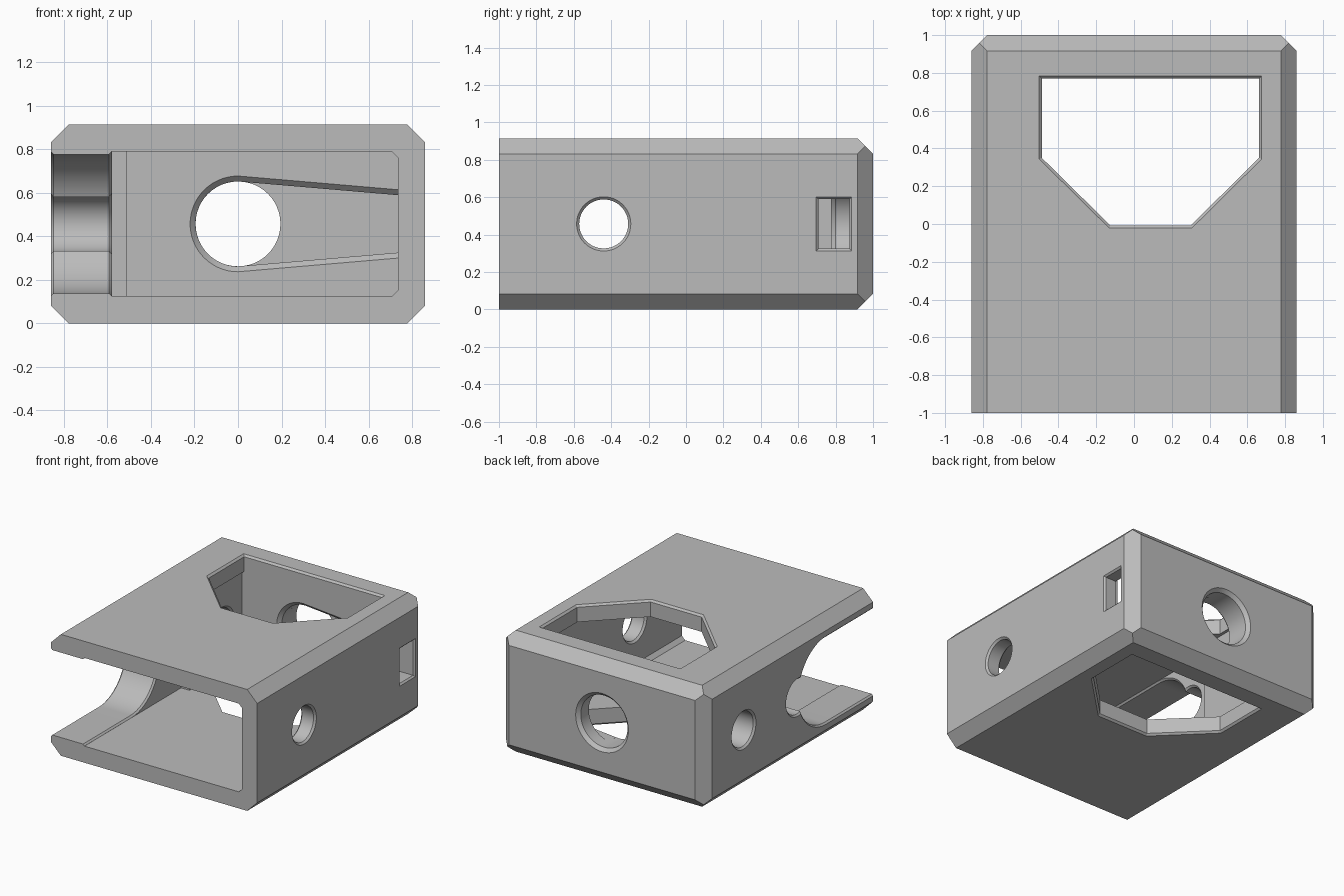
import bpy, bmesh, math
from mathutils import Vector

cube = bpy.data.objects.get("Cube")
if cube:
    bpy.data.objects.remove(cube, do_unlink=True)

grey = bpy.data.materials.new("light_grey")
grey.use_nodes = True
colour = (0.5, 0.5, 0.5, 1)
grey.diffuse_color = colour
grey.node_tree.nodes["Principled BSDF"].inputs["Base Color"].default_value = colour

W, L, H, C = 0.86, 1.0, 0.915, 0.083   # half width, half length, height, chamfer
MID = H / 2                            # height of the hole axes


def make_object(name, bm):
    bmesh.ops.recalc_face_normals(bm, faces=bm.faces)
    mesh = bpy.data.meshes.new(name)
    bm.to_mesh(mesh)
    bm.free()
    mesh.materials.append(grey)
    obj = bpy.data.objects.new(name, mesh)
    bpy.context.collection.objects.link(obj)
    return obj


def arc(cx, cy, r, start=0, end=360, n=48):
    """Points along an arc; a full circle leaves out its repeated end."""
    count = n if end - start == 360 else n + 1
    angles = [math.radians(start + (end - start) * i / n) for i in range(count)]
    return [(cx + r * math.cos(a), cy + r * math.sin(a)) for a in angles]


def grow(points, d):
    """Offset a convex counter-clockwise outline outwards by d."""
    out = []
    for i, p in enumerate(points):
        a, p, b = Vector(points[i - 1]), Vector(p), Vector(points[(i + 1) % len(points)])
        u, v = (p - a).normalized(), (b - p).normalized()
        m, k = Vector((u.y, -u.x)), Vector((v.y, -v.x))
        out.append(tuple(p + (m + k) * d / (1 + m.dot(k))))
    return out


def loft(name, axis, rings):
    """Solid through (depth, outline) rings stacked along an axis."""
    place = {"x": lambda d, p: (d, p[0], p[1]),
             "y": lambda d, p: (p[0], d, p[1]),
             "z": lambda d, p: (p[0], p[1], d)}[axis]
    bm = bmesh.new()
    loops = [[bm.verts.new(place(d, p)) for p in pts] for d, pts in rings]
    for lo, hi in zip(loops, loops[1:]):
        for i in range(len(lo)):
            bm.faces.new((lo[i - 1], lo[i], hi[i], hi[i - 1]))
    bm.faces.new(loops[0])
    bm.faces.new(loops[-1])
    obj = make_object(name, bm)
    obj.hide_render = True
    return obj


def chamfered(name, axis, points, lo, hi, c):
    """Through cutter, flared by c at the surfaces lo and hi."""
    wide = grow(points, c)
    return loft(name, axis, [(lo - 0.06, wide), (lo, wide), (lo + c, points),
                             (hi - c, points), (hi, wide), (hi + 0.06, wide)])


# Outer block, chamfered on every edge but the front ones
bm = bmesh.new()
bmesh.ops.create_cube(bm, size=1)
for v in bm.verts:
    v.co = (v.co.x * 2 * W, v.co.y * 2 * L, (v.co.z + 0.5) * H)
directions = [(sx, 0, sz) for sx in (-1, 1) for sz in (-1, 1)]
directions += [(sx, 1, 0) for sx in (-1, 1)] + [(0, 1, sz) for sz in (-1, 1)]
for d in directions:
    corner = Vector((d[0] * W, d[1] * L, MID + d[2] * MID))
    normal = Vector(d).normalized()
    bmesh.ops.bisect_plane(bm, geom=bm.verts[:] + bm.edges[:] + bm.faces[:],
                           plane_co=corner - normal * C / math.sqrt(2),
                           plane_no=normal, clear_outer=True)
    bmesh.ops.holes_fill(bm, edges=bm.edges[:], sides=0)
body = make_object("housing_body", bm)


# Cavity open to the front, with a step in the left side
def cavity_outline(left):
    r, lo, hi, c = 0.735, 0.125, 0.79, 0.028
    return [(left, lo), (r - c, lo), (r, lo + c), (r, hi - c), (r - c, hi), (left, hi)]


BACK = 0.775
cutters = [loft("cavity_cutter", "y", [(-1.1, cavity_outline(-0.58)),
                                       (0.15, cavity_outline(-0.58)),
                                       (0.1502, cavity_outline(-0.51)),
                                       (BACK, cavity_outline(-0.51))])]

# Angled window through the top and the bottom
window = [(-0.488, 0.35), (-0.125, -0.008), (0.3, -0.008),
          (0.662, 0.35), (0.662, 0.77), (-0.488, 0.77)]
cutters.append(chamfered("window_cutter", "z", window, 0, H, 0.014))

# Round hole in the back, and the tapered recess leading to it
hole = arc(0, MID, 0.195)
cutters.append(loft("back_hole_cutter", "y", [(0.82, hole), (L - 0.025, hole),
                                              (L, grow(hole, 0.025)),
                                              (1.1, grow(hole, 0.025))]))
taper = arc(0, MID, 0.195, 90, 270) + [(0.735, MID - 0.132), (0.735, MID + 0.132)]
wide_taper = grow(taper, 0.025)
cutters.append(loft("taper_cutter", "y", [(0.7, wide_taper), (BACK, wide_taper),
                                          (BACK + 0.025, taper), (0.88, taper)]))

# Round holes and slot in the side walls
cutters.append(chamfered("right_hole_cutter", "x", arc(-0.44, MID, 0.131), 0.735, W, 0.014))
cutters.append(chamfered("left_hole_cutter", "x", arc(0.54, MID, 0.131), -W, -0.51, 0.014))
slot = [(-1.2, MID - 0.32)] + arc(-0.44, MID, 0.32, -90, 90) + [(-1.2, MID + 0.32)]
cutters.append(chamfered("slot_cutter", "x", slot, -W, -0.58, 0.012))
cutters.append(chamfered("slot_lobe_cutter", "x", arc(-0.105, MID, 0.131), -W, -0.58, 0.012))

# Rectangular opening in the side wall
y0, y1, z0, z1 = 0.708, 0.873, MID - 0.132, MID + 0.132
port = [(y0, z0), (y1, z0), (y1, z1), (y0, z1)]
wide_port = grow(port, 0.012)
cutters.append(loft("side_port_cutter", "x", [(0.7, port), (W - 0.012, port),
                                              (W, wide_port), (0.95, wide_port)]))

for cutter in cutters:
    mod = body.modifiers.new(cutter.name, "BOOLEAN")
    mod.operation = "DIFFERENCE"
    mod.solver = "EXACT"
    mod.object = cutter

# Bake the cuts and drop the cutters
bpy.context.view_layer.update()
evaluated = body.evaluated_get(bpy.context.evaluated_depsgraph_get())
result = bpy.data.meshes.new_from_object(evaluated)
body.modifiers.clear()
body.data = result
for cutter in cutters:
    bpy.data.objects.remove(cutter, do_unlink=True)

bpy.ops.object.select_all(action="DESELECT")
body.select_set(True)
bpy.context.view_layer.objects.active = body
bpy.ops.object.shade_smooth_by_angle(angle=math.radians(30))
